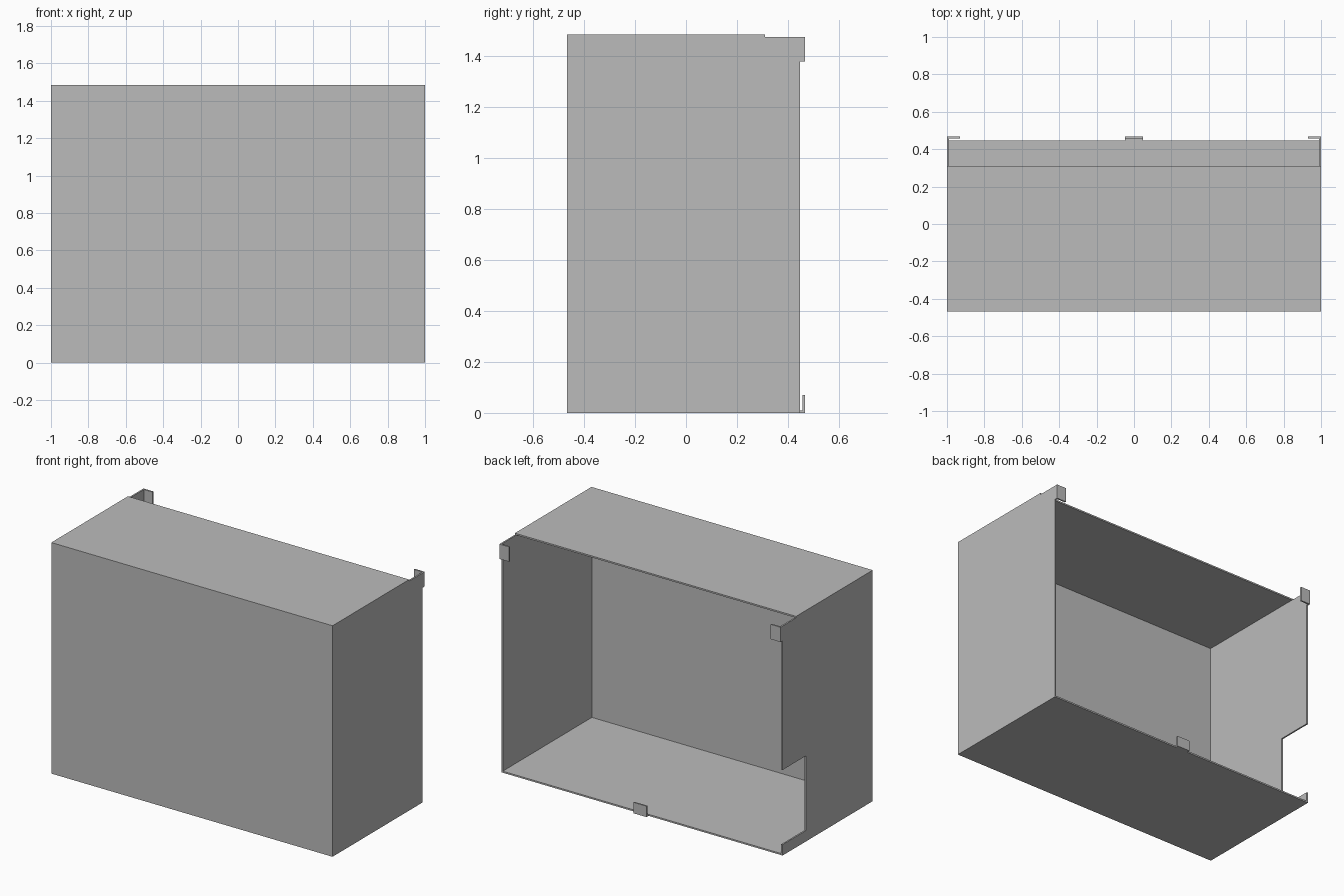
import bpy, bmesh
from mathutils import Vector

cube = bpy.data.objects.get("Cube")
if cube:
    bpy.data.objects.remove(cube, do_unlink=True)

grey = bpy.data.materials.new("sheet_grey")
grey.use_nodes = True
colour = (0.5, 0.5, 0.5, 1)
grey.diffuse_color = colour
grey.node_tree.nodes["Principled BSDF"].inputs["Base Color"].default_value = colour

T = 0.01                      # sheet thickness
X, Y, H = 1.0, 0.468, 1.485   # outer half width, half depth, height
BACK = 0.447                  # rear edge of the sheets, tabs go on to Y
TOP_BACK = 0.31               # rear edge of the top panel
SIDE_H = H - T
TAB_W, TAB_H = 0.07, 0.07


def sheet(name, outline, offset):
    """Extrude a closed flat outline of 3D points by an offset."""
    bm = bmesh.new()
    face = bm.faces.new([bm.verts.new(p) for p in outline])
    grown = bmesh.ops.extrude_face_region(bm, geom=[face])["geom"]
    verts = [v for v in grown if isinstance(v, bmesh.types.BMVert)]
    bmesh.ops.translate(bm, verts=verts, vec=Vector(offset))
    bmesh.ops.recalc_face_normals(bm, faces=bm.faces)
    mesh = bpy.data.meshes.new(name)
    bm.to_mesh(mesh)
    bm.free()
    mesh.materials.append(grey)
    obj = bpy.data.objects.new(name, mesh)
    bpy.context.collection.objects.link(obj)
    return obj


def plate(name, x0, x1, y0, y1, z0, z1):
    """Rectangular sheet between two corners."""
    base = [(x0, y0, z0), (x1, y0, z0), (x1, y1, z0), (x0, y1, z0)]
    return sheet(name, base, (0, 0, z1 - z0))


# Front and top panels
plate("front_panel", -X, X, -Y, -Y + T, 0, H)
plate("top_panel", -X, X, -Y + T, TOP_BACK, SIDE_H, H)

# Side walls with an upper rear ear; the right wall has a rear cutout
EAR = 1.38
cutout = [(BACK, TAB_H), (0.21, TAB_H), (0.21, 0.55), (BACK, 0.55)]
for name, side, notch in (("left_wall", 1, []), ("right_wall", -1, cutout)):
    profile = [(-Y + T, 0), (BACK, 0)] + notch + [
        (BACK, EAR), (Y - T, EAR), (Y - T, SIDE_H), (-Y + T, SIDE_H)]
    sheet(name, [(side * X, y, z) for y, z in profile], (-side * T, 0, 0))

# Folded tabs on the upper rear corners
plate("left_rear_tab", X - TAB_W, X, Y - T, Y, EAR, SIDE_H)
plate("right_rear_tab", -X, -X + TAB_W, Y - T, Y, EAR, SIDE_H)

# Floor with a central tongue and its upturned tab
TONGUE = 0.047
half = [(X - T, -Y + T), (X - T, BACK), (TONGUE, BACK), (TONGUE, Y - T)]
floor = half + [(-x, y) for x, y in reversed(half)]
sheet("floor_panel", [(x, y, 0) for x, y in floor], (0, 0, T))
plate("floor_rear_tab", -TONGUE, TONGUE, Y - T, Y, 0, TAB_H)
